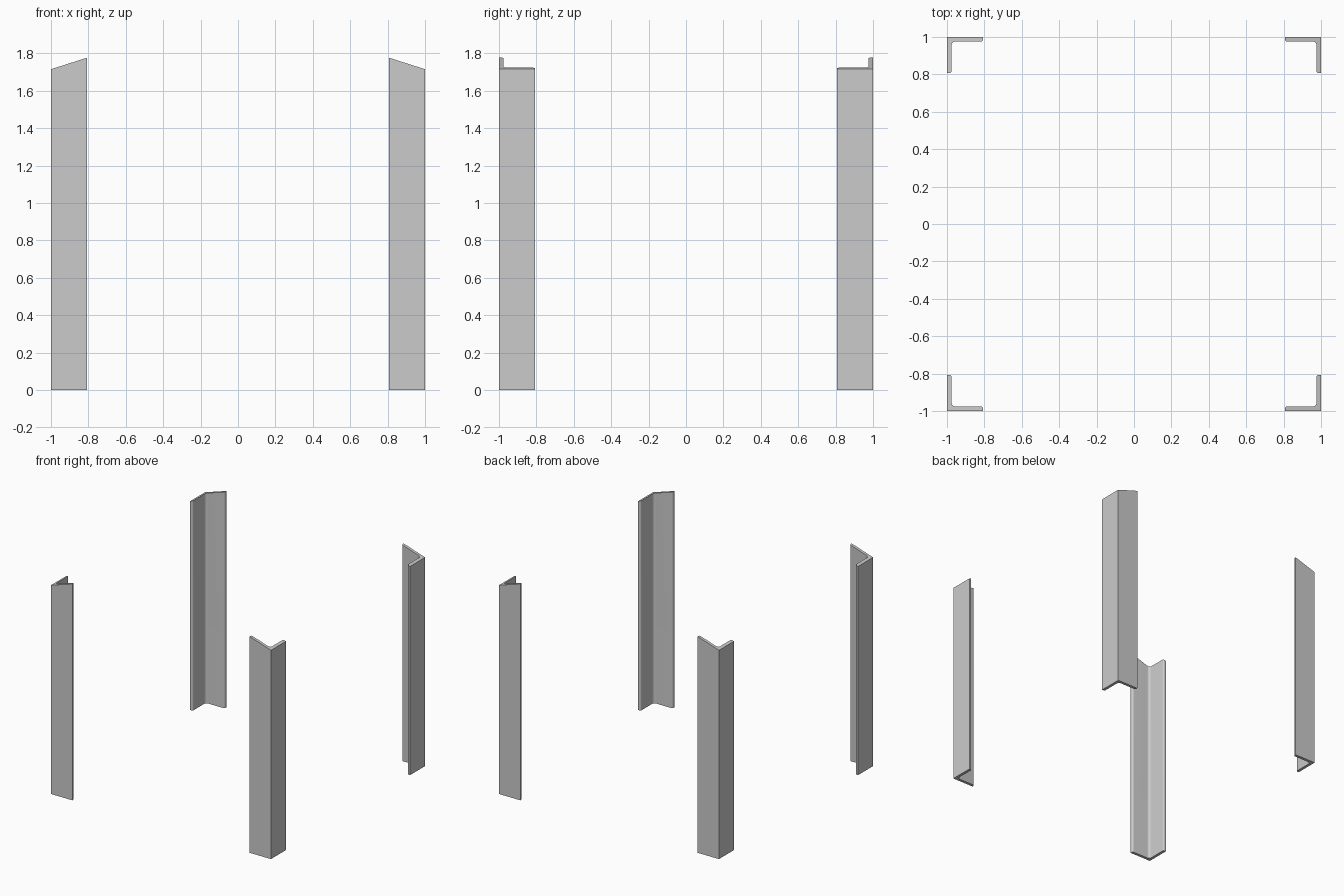
import bpy, bmesh
from math import sin, cos, pi

if "Cube" in bpy.data.objects:
    bpy.data.objects.remove(bpy.data.objects["Cube"])

LEG, T = 0.194, 0.024          # flange width and thickness
TOE, FILLET = 0.012, 0.022     # toe rounding and inner root fillet
Z_OUT, Z_IN = 1.715, 1.777     # mitred top: outer edge and inner edge
N = 6


def arc(cx, cy, r, a0, a1):
    return [(cx + r * cos(a0 + (a1 - a0) * i / N),
             cy + r * sin(a0 + (a1 - a0) * i / N)) for i in range(N + 1)]


# Angle-iron section with the sharp heel at the origin
section = [(0, 0), (LEG, 0)]
section += arc(LEG - TOE, T - TOE, TOE, 0, pi / 2)
section += arc(T + FILLET, T + FILLET, FILLET, 1.5 * pi, pi)
section += arc(T - TOE, LEG - TOE, TOE, 0, pi / 2)
section += [(0, LEG)]


def corner_post(name, sx, sy):
    bm = bmesh.new()
    base = bm.faces.new([bm.verts.new((sx * (1 - u), sy * (1 - v), 0))
                         for u, v in section])
    ext = bmesh.ops.extrude_face_region(bm, geom=[base])["geom"]
    # Mitred top rising toward the middle
    for v in ext:
        if isinstance(v, bmesh.types.BMVert):
            v.co.z = Z_OUT + (Z_IN - Z_OUT) * (1 - abs(v.co.x)) / LEG
    bmesh.ops.remove_doubles(bm, verts=bm.verts, dist=1e-5)
    bmesh.ops.recalc_face_normals(bm, faces=bm.faces)
    me = bpy.data.meshes.new(name)
    bm.to_mesh(me)
    bm.free()
    ob = bpy.data.objects.new(name, me)
    bpy.context.collection.objects.link(ob)
    bpy.ops.object.select_all(action='DESELECT')
    ob.select_set(True)
    bpy.context.view_layer.objects.active = ob
    bpy.ops.object.shade_smooth_by_angle(angle=0.6)


# Four posts, heels at the outer corners
for side, sx in (("left", -1), ("right", 1)):
    for end, sy in (("front", -1), ("back", 1)):
        corner_post(f"{end}_{side}_angle_post", sx, sy)
